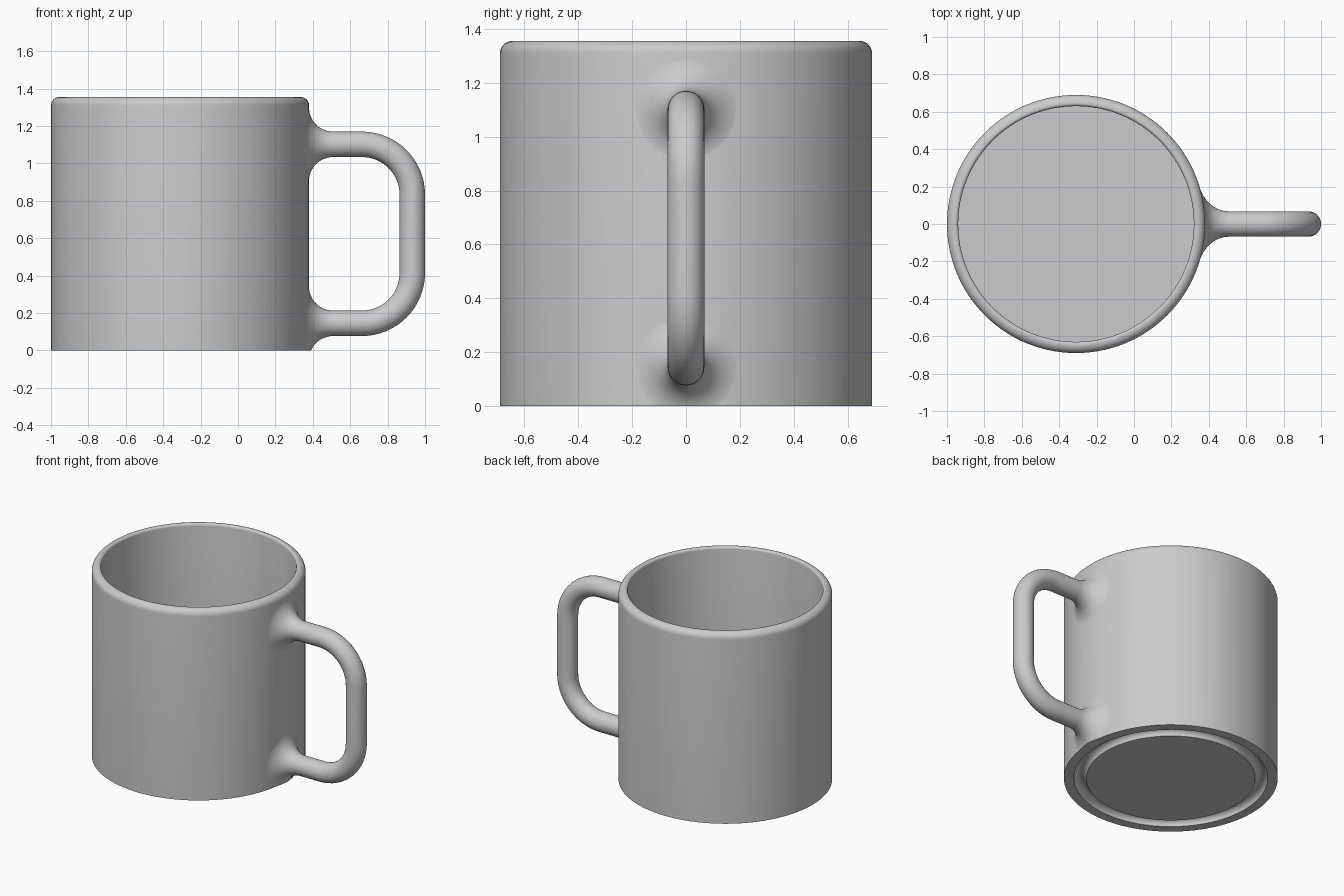
import bpy, bmesh
from math import sin, cos, pi, sqrt, radians
from mathutils import Vector

if "Cube" in bpy.data.objects:
    bpy.data.objects.remove(bpy.data.objects["Cube"])

AXIS_X, RADIUS, HEIGHT = -0.31, 0.69, 1.355
INNER, FLOOR = 0.63, 0.08

grey = bpy.data.materials.new("glazed_grey")
grey.use_nodes = True
colour = (0.6, 0.6, 0.6, 1)
grey.diffuse_color = colour
grey.node_tree.nodes["Principled BSDF"].inputs["Base Color"].default_value = colour


def finish(bm, name):
    bmesh.ops.recalc_face_normals(bm, faces=bm.faces)
    mesh = bpy.data.meshes.new(name)
    bm.to_mesh(mesh)
    bm.free()
    mesh.materials.append(grey)
    obj = bpy.data.objects.new(name, mesh)
    bpy.context.collection.objects.link(obj)
    bpy.ops.object.select_all(action='DESELECT')
    obj.select_set(True)
    bpy.context.view_layer.objects.active = obj
    bpy.ops.object.shade_smooth_by_angle(angle=radians(35))
    return obj


def arc(cx, cz, r, start, end, n=8):
    angles = [radians(start + (end - start) * i / n) for i in range(n + 1)]
    return [(cx + r * cos(a), cz + r * sin(a)) for a in angles]


# Cup body: base with a round groove, wall, rounded rim, inside and floor
profile = [(0, 0)]
profile += arc(0.585, 0, 0.04, 180, 0, 12)
profile += [(RADIUS, 0)]
profile += arc(RADIUS - 0.045, HEIGHT - 0.045, 0.045, 0, 90)
profile += arc(INNER + 0.015, HEIGHT - 0.015, 0.015, 90, 180, 5)
profile += [(INNER, FLOOR), (0, FLOOR)]

bm = bmesh.new()
verts = [bm.verts.new((AXIS_X + r, 0, z)) for r, z in profile]
edges = [bm.edges.new(pair) for pair in zip(verts, verts[1:])]
bmesh.ops.spin(bm, geom=verts + edges, cent=(AXIS_X, 0, 0), axis=(0, 0, 1),
               angle=2 * pi, steps=128, use_merge=True)
bmesh.ops.remove_doubles(bm, verts=bm.verts, dist=0.0001)
finish(bm, "cup_body")

# Handle: one swept tube, flared where each end meets the wall
TUBE, FLARE, BEND, SIDES = 0.068, 0.13, 0.27, 40
TOP_Z, LOW_Z, OUT_X = 1.102, 0.145, 0.932


def flare_rings(z0, flip):
    rings = []
    for i in range(13):
        t = pi / 2 * i / 12
        r = TUBE + FLARE * (1 - sin(t))
        ring = []
        for k in range(SIDES):
            a = 2 * pi * k / SIDES
            y = r * cos(a)
            x = AXIS_X + sqrt(RADIUS ** 2 - y * y) + FLARE * (1 - cos(t)) - 0.001
            ring.append(Vector((x, y, z0 + flip * r * sin(a))))
        rings.append(ring)
    return rings


def tube_ring(cx, cz, heading):
    # Cross-section square to the path, heading 0 = outward, pi = back inward
    out = Vector((sin(heading), 0, cos(heading)))
    return [Vector((cx, 0, cz)) + Vector((0, TUBE * cos(2 * pi * k / SIDES), 0))
            + out * TUBE * sin(2 * pi * k / SIDES) for k in range(SIDES)]


rings = flare_rings(TOP_Z, 1)
for centre_z, first in ((TOP_Z - BEND, 0), (LOW_Z + BEND, pi / 2)):
    for i in range(17):
        h = first + pi / 2 * i / 16
        rings.append(tube_ring(OUT_X - BEND + BEND * sin(h), centre_z + BEND * cos(h), h))
rings += reversed(flare_rings(LOW_Z, -1))

bm = bmesh.new()
loops = [[bm.verts.new(p) for p in ring] for ring in rings]
for a, b in zip(loops, loops[1:]):
    for k in range(SIDES):
        n = (k + 1) % SIDES
        bm.faces.new((a[k], a[n], b[n], b[k]))
bmesh.ops.recalc_face_normals(bm, faces=bm.faces)

# Trim the lower flare level with the base
cut = bmesh.ops.bisect_plane(bm, geom=bm.verts[:] + bm.edges[:] + bm.faces[:],
                             plane_co=(0, 0, 0), plane_no=(0, 0, -1), clear_outer=True)
rim = [v for v in cut["geom_cut"] if isinstance(v, bmesh.types.BMVert)]
if len(rim) > 2:
    bm.faces.new(sorted(rim, key=lambda v: v.co.y))
finish(bm, "handle")
